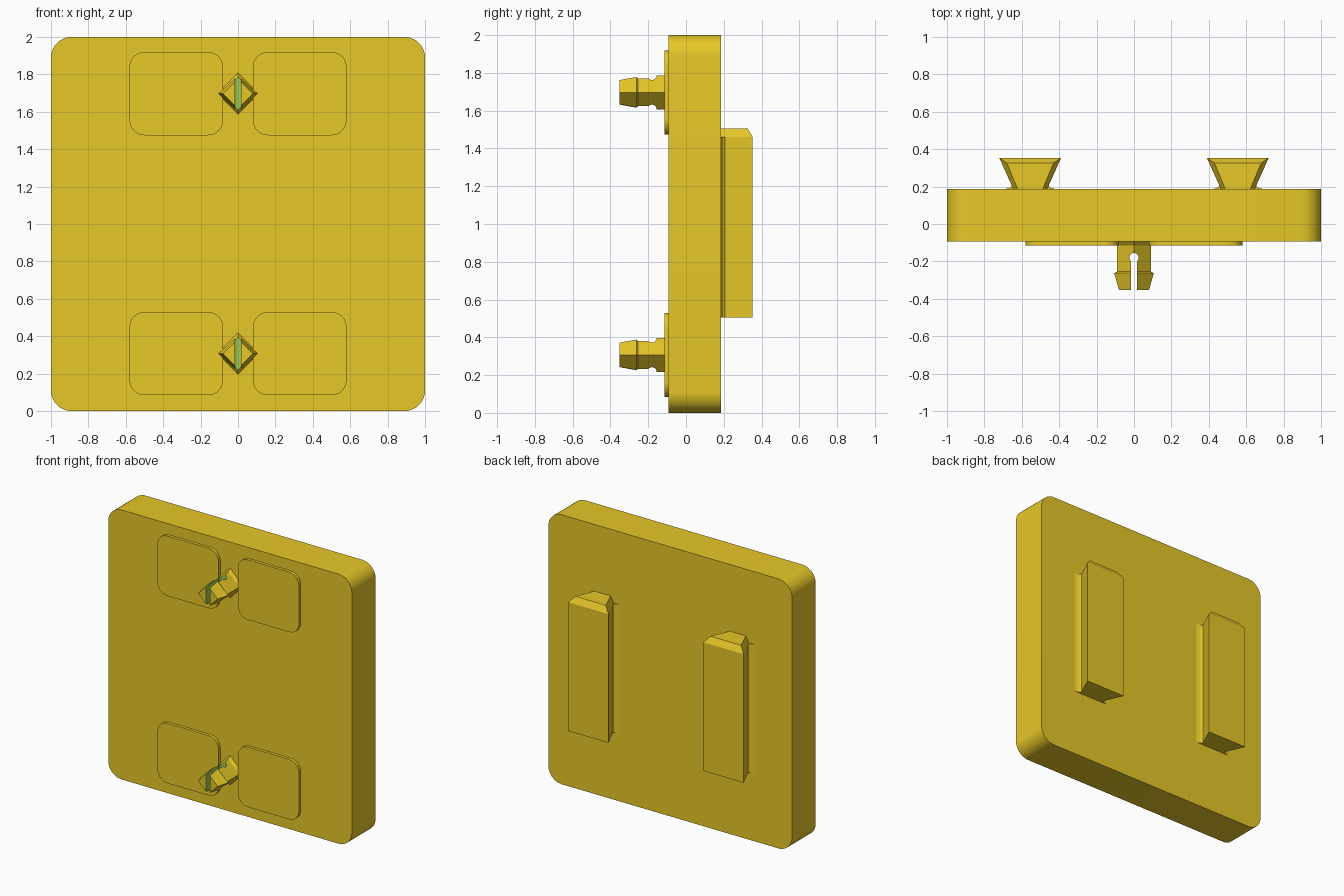
import bpy, bmesh, math

if "Cube" in bpy.data.objects:
    bpy.data.objects.remove(bpy.data.objects["Cube"])

PLATE_FRONT, PLATE_BACK = -0.093, 0.186


def material(name, rgb):
    m = bpy.data.materials.new(name)
    m.diffuse_color = (*rgb, 1)
    m.use_nodes = True
    m.node_tree.nodes["Principled BSDF"].inputs["Base Color"].default_value = m.diffuse_color
    return m


yellow = material("warm_yellow", (0.947, 0.680, 0.025))
green = material("cut_green", (0.337, 0.597, 0.082))


def loft(name, rings, smooth=False, index=0):
    """Skin a list of equal-length closed rings and cap both ends."""
    bm = bmesh.new()
    vs = [[bm.verts.new(p) for p in ring] for ring in rings]
    n = len(vs[0])
    for a, b in zip(vs, vs[1:]):
        for i in range(n):
            j = (i + 1) % n
            bm.faces.new((a[i], a[j], b[j], b[i]))
    bm.faces.new(vs[0][::-1])
    bm.faces.new(vs[-1])
    bmesh.ops.recalc_face_normals(bm, faces=bm.faces)
    for f in bm.faces:
        f.material_index = index
    me = bpy.data.meshes.new(name)
    bm.to_mesh(me)
    bm.free()
    me.materials.append(yellow)
    me.materials.append(green)
    ob = bpy.data.objects.new(name, me)
    bpy.context.collection.objects.link(ob)
    bpy.ops.object.select_all(action='DESELECT')
    ob.select_set(True)
    bpy.context.view_layer.objects.active = ob
    if smooth:
        bpy.ops.object.shade_smooth_by_angle(angle=math.radians(30))
    return ob


def rounded_slab(name, cx, cz, w, h, r, y0, y1, steps=10):
    """Rounded rectangle in the xz plane, extruded along y."""
    pts = []
    for k, (sx, sz) in enumerate(((1, 1), (-1, 1), (-1, -1), (1, -1))):
        for i in range(steps + 1):
            a = math.pi / 2 * (k + i / steps)
            pts.append((cx + sx * (w / 2 - r) + r * math.cos(a),
                        cz + sz * (h / 2 - r) + r * math.sin(a)))
    return loft(name, [[(x, y, z) for x, z in pts] for y in (y0, y1)], True)


def peg(name, cz):
    """Diamond snap peg with a barbed tip and a keyhole slot."""
    sections = [(-0.088, 0.115, 0.115), (-0.115, 0.09, 0.09), (-0.255, 0.09, 0.09),
                (-0.263, 0.106, 0.096), (-0.353, 0.08, 0.08)]
    body = loft(name, [[(hx, y, cz), (0, y, cz + hz), (-hx, y, cz), (0, y, cz - hz)]
                       for y, hx, hz in sections])
    # keyhole outline: straight slot opening into a round relief hole
    half, r, yc = 0.0165, 0.025, -0.18
    a0 = math.asin(half / r)
    outline = [(half, -0.4)]
    for i in range(17):
        a = -math.pi / 2 + a0 + (2 * math.pi - 2 * a0) * i / 16
        outline.append((r * math.cos(a), yc + r * math.sin(a)))
    outline.append((-half, -0.4))
    cutter = loft("slot_cutter", [[(x, y, z) for x, y in outline]
                                  for z in (cz - 0.2, cz + 0.2)], index=1)
    cutter.hide_render = True
    mod = body.modifiers.new("slot", 'BOOLEAN')
    mod.operation = 'DIFFERENCE'
    mod.solver = 'EXACT'
    mod.object = cutter
    bpy.context.view_layer.objects.active = body
    bpy.ops.object.modifier_apply(modifier=mod.name)
    bpy.data.objects.remove(cutter)


def cleat(name, cx):
    """Dovetail rail with a chamfered upper end and a flared foot."""
    def ring(z, neck, wide, y_out):
        return [(cx - neck, PLATE_BACK - 0.004, z), (cx + neck, PLATE_BACK - 0.004, z),
                (cx + wide, y_out, z), (cx - wide, y_out, z)]
    loft(name, [ring(0.505, 0.088, 0.165, 0.353), ring(1.46, 0.088, 0.165, 0.353),
                ring(1.505, 0.065, 0.125, 0.327)])
    # concave foot blending the rail into the plate
    side = [(0.145, PLATE_BACK), (0.118, 0.190), (0.104, 0.197), (0.097, 0.208)]
    prof = side + [(-x, y) for x, y in reversed(side)]
    loft(name + "_foot", [[(cx + x, y, z) for x, y in prof] for z in (0.505, 1.46)], True)


# main plate
rounded_slab("back_plate", 0, 1, 2, 2, 0.11, PLATE_FRONT, PLATE_BACK)

# front pads and snap pegs, lower and upper rows
for row, cz in (("lower", 0.307), ("upper", 1.697)):
    for side, sx in (("left", -1), ("right", 1)):
        rounded_slab(f"{row}_{side}_pad", sx * 0.33, cz, 0.50, 0.445, 0.08,
                     -0.115, PLATE_FRONT + 0.005)
    peg(f"{row}_peg", cz)

# rear dovetail rails
for side, sx in (("left", -1), ("right", 1)):
    cleat(f"{side}_rail", sx * 0.555)
